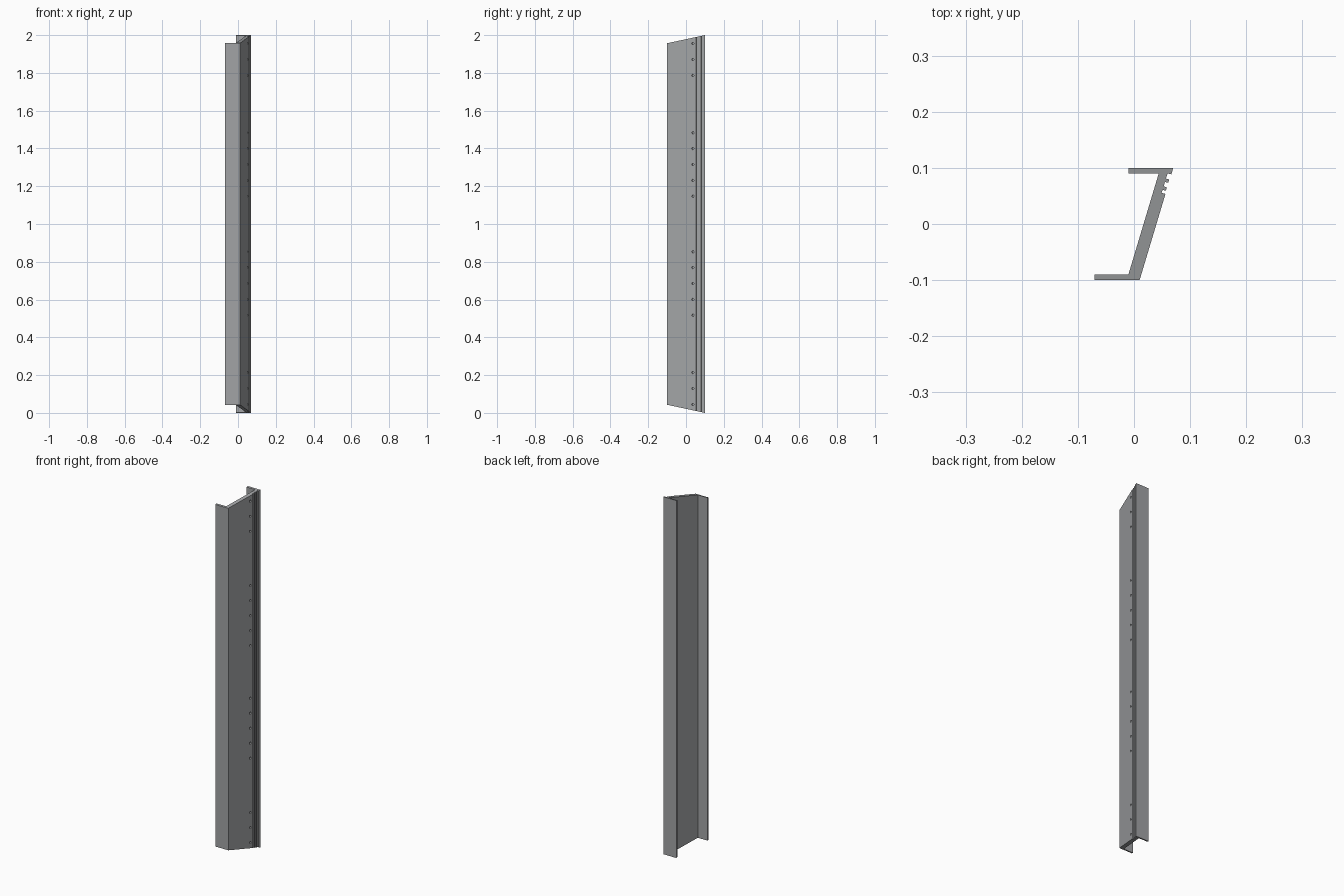
import bpy, bmesh, math
from mathutils import Matrix, Vector

if "Cube" in bpy.data.objects:
    bpy.data.objects.remove(bpy.data.objects["Cube"])

SLOPE = 0.3                      # lean of the web, x per y
CUT = 0.043                      # mitre drop at each end
NORMAL = Vector((1, -SLOPE, 0)).normalized()


def web(y, depth=0.0):
    """Point on the outer web face, sunk inward by depth."""
    p = Vector((0.01 + SLOPE * (y + 0.1), y, 0)) - NORMAL * depth
    return (p.x, p.y)


def drop(y):
    return CUT * (0.1 - y) / 0.2


steel = bpy.data.materials.new("grey_metal")
steel.diffuse_color = (0.36, 0.37, 0.38, 1)
steel.use_nodes = True
steel.node_tree.nodes["Principled BSDF"].inputs["Base Color"].default_value = steel.diffuse_color

# Z-shaped profile, with three long grooves in the outer web face
outline = [(-0.07, -0.1), (0.01, -0.1)]
lip = 0.0
for low, high in ((0.0536, 0.059), (0.065, 0.073), (0.079, 0.0884)):
    outline += [web(low, lip), web(low, 0.007), web(high, 0.007)]
    lip = 0.001 if high < 0.08 else 0.0
    outline.append(web(high, lip))
outline += [(0.07, 0.1), (-0.01, 0.1), (-0.01, 0.09),
            (0.044, 0.09), (-0.01, -0.09), (-0.07, -0.09)]

# Rail with mitred ends
bm = bmesh.new()
bottom = [bm.verts.new((x, y, drop(y))) for x, y in outline]
top = [bm.verts.new((x, y, 2 - drop(y))) for x, y in outline]
bm.faces.new(bottom[::-1])
bm.faces.new(top)
n = len(outline)
for i in range(n):
    j = (i + 1) % n
    bm.faces.new((bottom[i], bottom[j], top[j], top[i]))
bmesh.ops.recalc_face_normals(bm, faces=bm.faces)
mesh = bpy.data.meshes.new("rail")
bm.to_mesh(mesh)
bm.free()
rail = bpy.data.objects.new("rail", mesh)
bpy.context.collection.objects.link(rail)
mesh.materials.append(steel)

# Row of shallow bolt holes, mirrored about mid height
bm = bmesh.new()
turn = NORMAL.to_track_quat('Z', 'Y').to_matrix().to_4x4()
x, y = web(0.036)
for step in (0.147, 0.231, 0.315, 0.399, 0.483, 0.787, 0.871, 0.955):
    for side in (-1, 1):
        place = Matrix.Translation((x, y, 1 + side * step)) @ turn
        bmesh.ops.create_cone(bm, cap_ends=True, segments=16, radius1=0.006,
                              radius2=0.006, depth=0.018, matrix=place)
cut_mesh = bpy.data.meshes.new("hole_cutter")
bm.to_mesh(cut_mesh)
bm.free()
cut_mesh.materials.append(steel)
cutter = bpy.data.objects.new("hole_cutter", cut_mesh)
bpy.context.collection.objects.link(cutter)
cutter.hide_render = True

mod = rail.modifiers.new("bolt_holes", 'BOOLEAN')
mod.operation = 'DIFFERENCE'
mod.solver = 'EXACT'
mod.object = cutter
bpy.context.view_layer.objects.active = rail
rail.select_set(True)
bpy.ops.object.modifier_apply(modifier=mod.name)
bpy.data.objects.remove(cutter)
